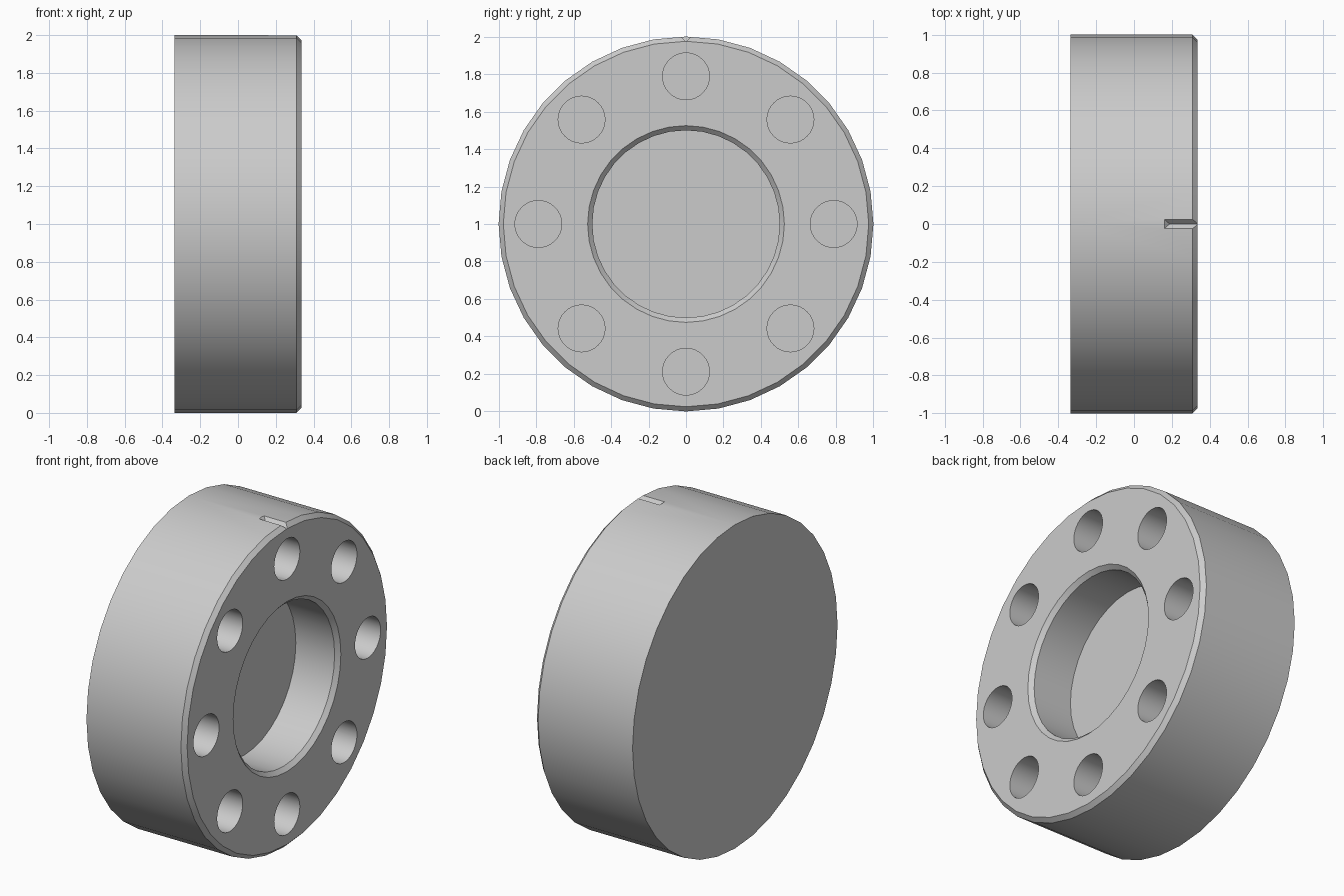
import bpy
import bmesh
from math import cos, sin, tau

default_cube = bpy.data.objects.get("Cube")
if default_cube:
    bpy.data.objects.remove(default_cube, do_unlink=True)

HALF = 0.335      # half the thickness along x
BEVEL = 0.025     # chamfer size
BORE = 0.5        # central recess radius
DEPTH = 0.29      # depth of the recess and the bolt holes

grey = bpy.data.materials.new("plain grey")
grey.use_nodes = True
grey.diffuse_color = (0.6, 0.6, 0.6, 1)
grey.node_tree.nodes["Principled BSDF"].inputs["Base Color"].default_value = (0.6, 0.6, 0.6, 1)


def finish(name, bm):
    bmesh.ops.recalc_face_normals(bm, faces=bm.faces)
    mesh = bpy.data.meshes.new(name)
    bm.to_mesh(mesh)
    bm.free()
    mesh.materials.append(grey)
    obj = bpy.data.objects.new(name, mesh)
    bpy.context.collection.objects.link(obj)
    return obj


def lathe(name, profile, sides, y=0.0, z=1.0):
    """Turn (x, radius) points about an axis along x and cap both ends."""
    bm = bmesh.new()
    angles = [tau * i / sides for i in range(sides)]
    rings = [[bm.verts.new((x, y + r * sin(a), z + r * cos(a))) for a in angles]
             for x, r in profile]
    for a, b in zip(rings, rings[1:]):
        for i in range(sides):
            j = (i + 1) % sides
            bm.faces.new((a[i], a[j], b[j], b[i]))
    bm.faces.new(rings[0])
    bm.faces.new(rings[-1])
    return finish(name, bm)


# Disc with chamfered rim and blind central recess
disc = lathe("flanged_disc", [
    (-HALF, 1), (HALF - BEVEL, 1), (HALF, 1 - BEVEL),
    (HALF, BORE + BEVEL), (HALF - BEVEL, BORE), (HALF - DEPTH, BORE)], 36)

# Ring of eight blind bolt holes
cutters = []
for i in range(8):
    a = tau * i / 8
    cutters.append(lathe(f"bolt_hole_cutter_{i + 1}",
                         [(HALF - DEPTH, 0.125), (HALF + 0.1, 0.125)], 32,
                         0.788 * sin(a), 1 + 0.788 * cos(a)))

# V-shaped index groove with a sloped end, on top of the rim
bm = bmesh.new()
for x, y, z in ((0.14, 0.045, 2.02), (0.14, -0.045, 2.02), (0.4, 0.045, 2.02),
                (0.4, -0.045, 2.02), (0.188, 0, 1.972), (0.4, 0, 1.972)):
    bm.verts.new((x, y, z))
bmesh.ops.convex_hull(bm, input=bm.verts)
cutters.append(finish("index_groove_cutter", bm))

# Cut, apply, and drop the cutters
bpy.ops.object.select_all(action="DESELECT")
bpy.context.view_layer.objects.active = disc
disc.select_set(True)
for cutter in cutters:
    cutter.hide_render = True
    mod = disc.modifiers.new(cutter.name, "BOOLEAN")
    mod.operation = "DIFFERENCE"
    mod.solver = "EXACT"
    mod.object = cutter
    bpy.ops.object.modifier_apply(modifier=mod.name)
    bpy.data.objects.remove(cutter, do_unlink=True)

bpy.ops.object.shade_smooth_by_angle(angle=0.5)
